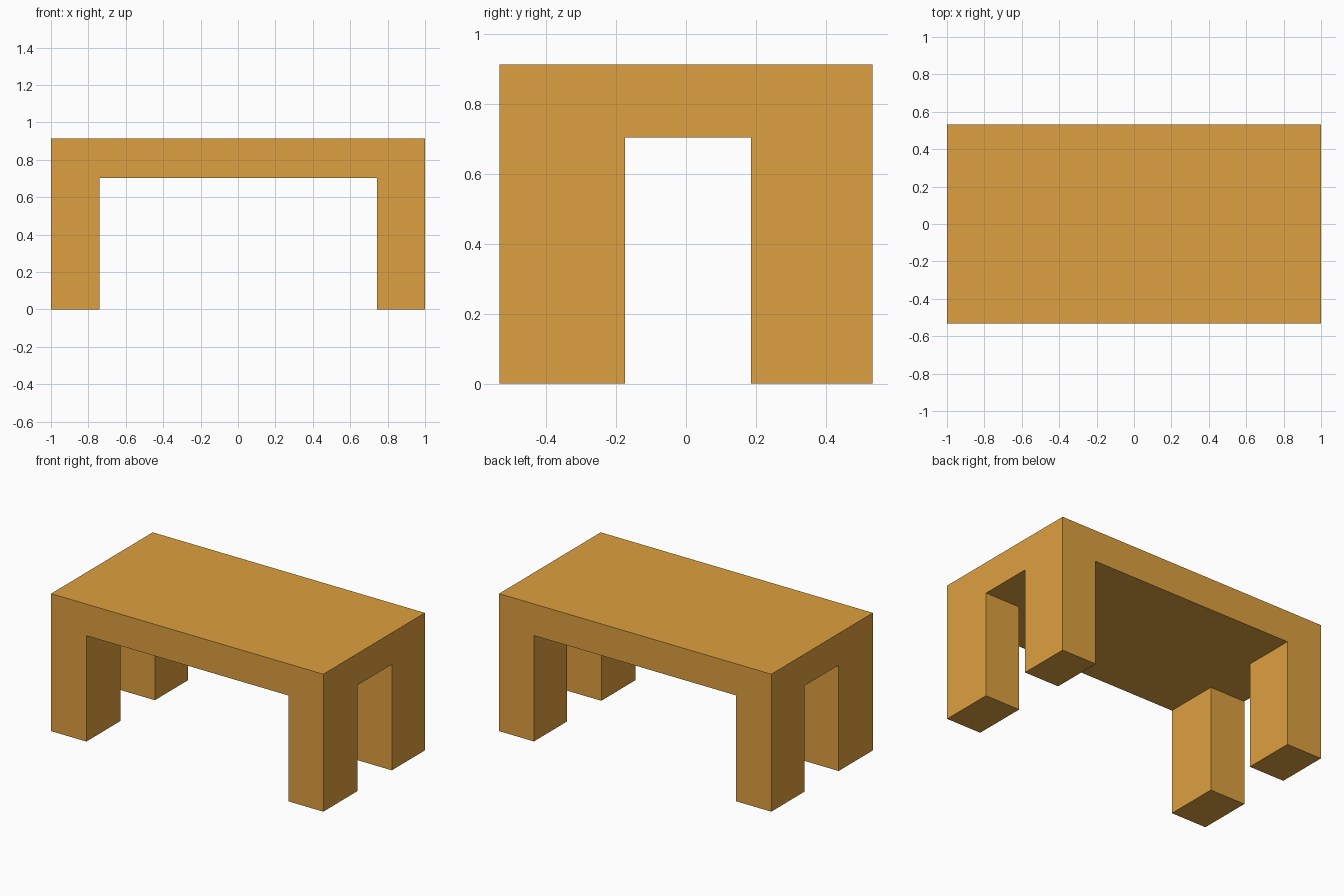
import bpy, bmesh, math
from mathutils import Matrix, Vector

if "Cube" in bpy.data.objects:
    bpy.data.objects.remove(bpy.data.objects["Cube"])

HALF_X, HALF_Y = 1.0, 0.533
UNDERSIDE, TOP = 0.703, 0.913
CUTS_X = (-0.741, 0.744)     # inner leg faces, left and right
CUTS_Y = (-0.174, 0.186)     # inner leg faces, front and back

# Table top slab
bm = bmesh.new()
size = Matrix.Diagonal((2 * HALF_X, 2 * HALF_Y, TOP - UNDERSIDE, 1))
centre = Matrix.Translation((0, 0, (TOP + UNDERSIDE) / 2))
bmesh.ops.create_cube(bm, size=1, matrix=centre @ size)

# Slice the slab along the inner faces of the legs
for axis, cuts in (((1, 0, 0), CUTS_X), ((0, 1, 0), CUTS_Y)):
    for c in cuts:
        bmesh.ops.bisect_plane(bm, geom=bm.verts[:] + bm.edges[:] + bm.faces[:],
                               plane_co=Vector(axis) * c, plane_no=axis)

# Four legs: pull the underside corners down to the floor
bm.normal_update()
for f in bm.faces[:]:
    c = f.calc_center_median()
    corner = (not CUTS_X[0] < c.x < CUTS_X[1]) and (not CUTS_Y[0] < c.y < CUTS_Y[1])
    if f.normal.z < -0.9 and corner:
        foot = bmesh.ops.extrude_discrete_faces(bm, faces=[f])["faces"][0]
        for v in foot.verts:
            v.co.z = 0

# Merge flat regions so only real edges remain
bmesh.ops.dissolve_limit(bm, angle_limit=math.radians(1),
                         verts=bm.verts[:], edges=bm.edges[:])
bmesh.ops.recalc_face_normals(bm, faces=bm.faces[:])
mesh = bpy.data.meshes.new("table")
bm.to_mesh(mesh)
bm.free()
table = bpy.data.objects.new("table", mesh)
bpy.context.collection.objects.link(table)

# Warm wood colour
wood = bpy.data.materials.new("wood")
wood.diffuse_color = (0.73, 0.35, 0.05, 1)
wood.use_nodes = True
wood.node_tree.nodes["Principled BSDF"].inputs["Base Color"].default_value = wood.diffuse_color
mesh.materials.append(wood)
